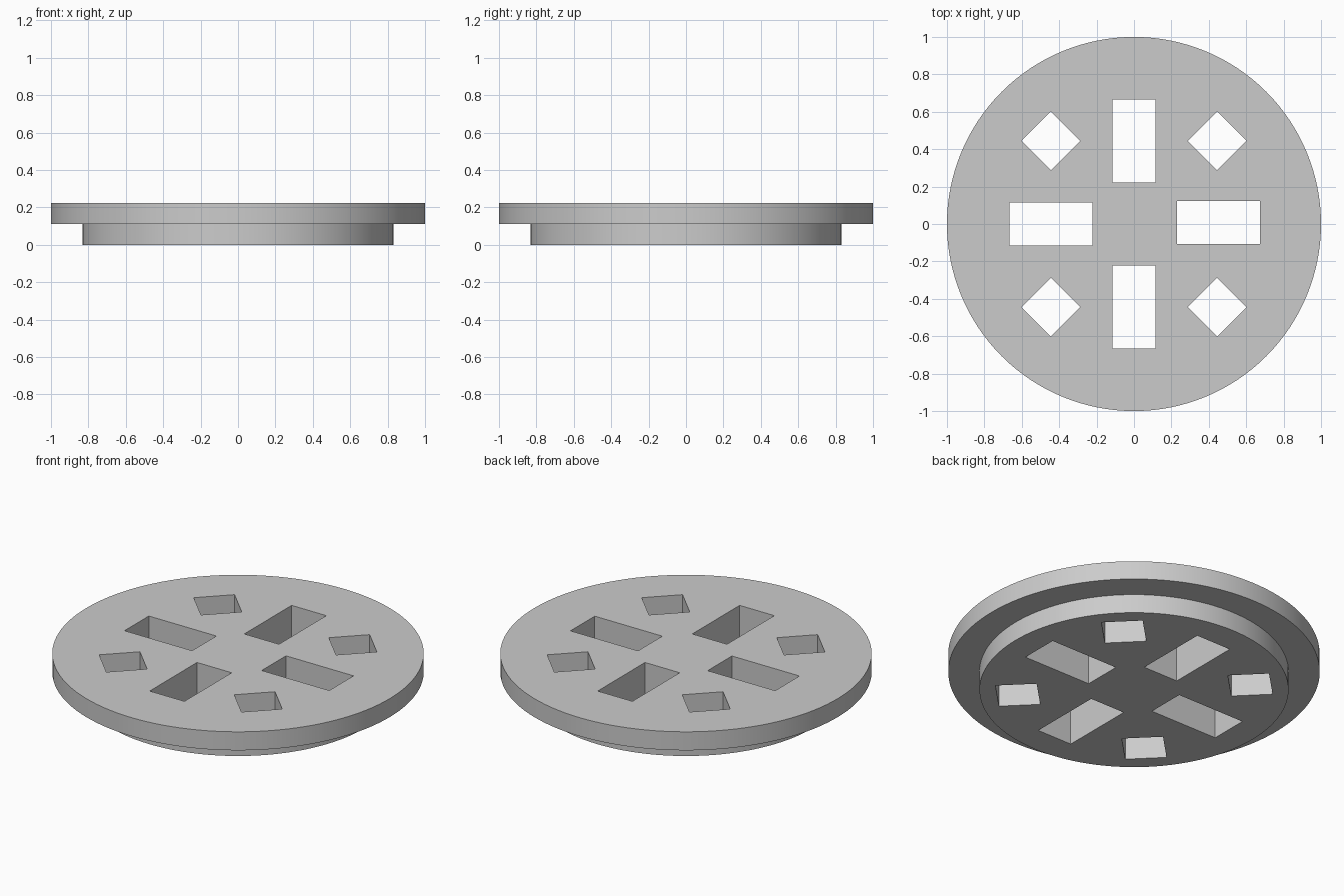
import bpy
import bmesh
from math import pi, radians
from mathutils import Matrix, Vector

cube = bpy.data.objects.get("Cube")
if cube:
    bpy.data.objects.remove(cube, do_unlink=True)

HEIGHT = 0.222
STEP = 0.112
REACH = 0.444      # distance of the openings from the centre lines

grey = bpy.data.materials.new("plain grey")
grey.use_nodes = True
color = (0.6, 0.6, 0.6, 1)
grey.diffuse_color = color
grey.node_tree.nodes["Principled BSDF"].inputs["Base Color"].default_value = color


def make_object(name, bm):
    bmesh.ops.recalc_face_normals(bm, faces=bm.faces)
    mesh = bpy.data.meshes.new(name)
    bm.to_mesh(mesh)
    bm.free()
    obj = bpy.data.objects.new(name, mesh)
    bpy.context.collection.objects.link(obj)
    mesh.materials.append(grey)
    return obj


# Stepped round lid: a revolved profile with flat end caps
bm = bmesh.new()
profile = [(0.832, 0), (0.832, STEP), (1, STEP), (1, HEIGHT)]
verts = [bm.verts.new((r, 0, z)) for r, z in profile]
edges = [bm.edges.new(pair) for pair in zip(verts, verts[1:])]
bmesh.ops.spin(bm, geom=verts + edges, axis=(0, 0, 1), cent=(0, 0, 0),
               angle=2 * pi, steps=128, use_merge=True)
bmesh.ops.remove_doubles(bm, verts=bm.verts, dist=1e-5)
bmesh.ops.holes_fill(bm, edges=[e for e in bm.edges if e.is_boundary])
lid = make_object("vented_lid", bm)

# Openings: four long slots and four diamonds, right through the lid
bm = bmesh.new()


def add_opening(x, y, length, width, degrees):
    matrix = (Matrix.Translation((x, y, HEIGHT / 2))
              @ Matrix.Rotation(radians(degrees), 4, 'Z')
              @ Matrix.Diagonal((length, width, 1, 1)))
    bmesh.ops.create_cube(bm, size=1, matrix=matrix)


for i in range(4):
    spot = Matrix.Rotation(i * pi / 2, 3, 'Z') @ Vector((REACH, 0, 0))
    nudge = 0.008 if i == 0 else 0      # one slot sits slightly off centre
    add_opening(spot.x + nudge, spot.y + nudge, REACH, 0.228, i * 90)
for x in (-REACH, REACH):
    for y in (-REACH, REACH):
        add_opening(x, y, 0.223, 0.223, 45)
cutter = make_object("opening_cutter", bm)
cutter.hide_render = True

# Cut the openings, then drop the cutter
cut = lid.modifiers.new("openings", 'BOOLEAN')
cut.operation = 'DIFFERENCE'
cut.solver = 'EXACT'
cut.object = cutter
bpy.ops.object.select_all(action='DESELECT')
bpy.context.view_layer.objects.active = lid
lid.select_set(True)
bpy.ops.object.modifier_apply(modifier=cut.name)
bpy.data.objects.remove(cutter, do_unlink=True)
bpy.ops.object.shade_smooth_by_angle(angle=radians(30))
